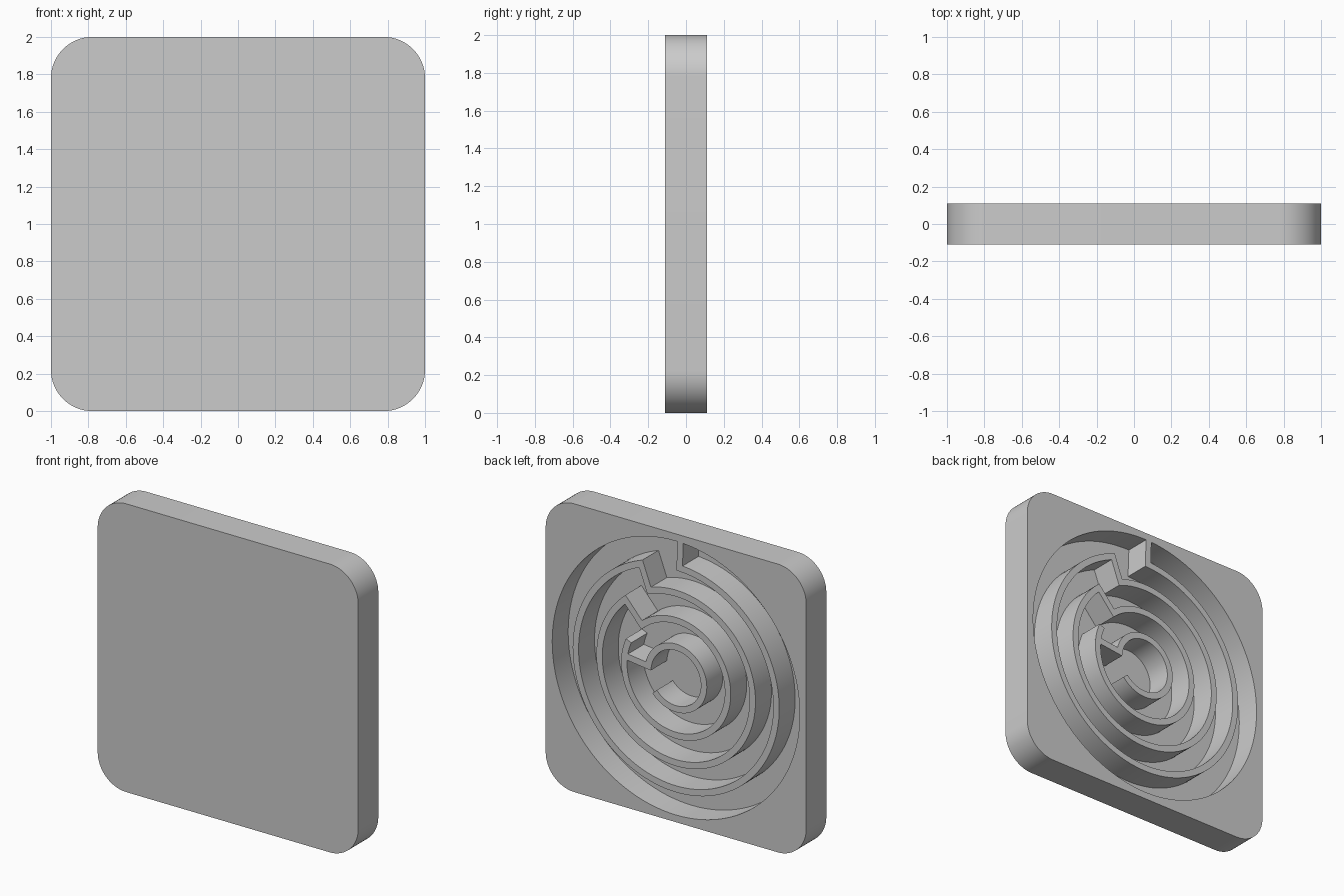
import bpy, bmesh
from math import sin, cos, radians
from mathutils import Vector

if "Cube" in bpy.data.objects:
    bpy.data.objects.remove(bpy.data.objects["Cube"])

HALF_DEPTH = 0.11
FLOOR = -0.065
WALL = 0.045

grey = bpy.data.materials.new("plain_grey")
grey.use_nodes = True
grey.diffuse_color = (0.6, 0.6, 0.6, 1)
grey.node_tree.nodes["Principled BSDF"].inputs["Base Color"].default_value = grey.diffuse_color


def make_object(name, bm):
    bmesh.ops.recalc_face_normals(bm, faces=bm.faces)
    mesh = bpy.data.meshes.new(name)
    bm.to_mesh(mesh)
    bm.free()
    mesh.materials.append(grey)
    obj = bpy.data.objects.new(name, mesh)
    bpy.context.collection.objects.link(obj)
    return obj


def smooth(obj):
    bpy.ops.object.select_all(action="DESELECT")
    obj.select_set(True)
    bpy.context.view_layer.objects.active = obj
    bpy.ops.object.shade_smooth_by_angle(angle=radians(30))


def prism(name, outline, y0, y1):
    """Extrude an x-z outline from y0 to y1."""
    bm = bmesh.new()
    face = bm.faces.new([bm.verts.new((p.x, y0, p.y)) for p in outline])
    new = bmesh.ops.extrude_face_region(bm, geom=[face])["geom"]
    bmesh.ops.translate(bm, vec=(0, y1 - y0, 0),
                        verts=[v for v in new if isinstance(v, bmesh.types.BMVert)])
    return make_object(name, bm)


def polar(radius, degrees):
    """Point on the panel; angles run clockwise from the top, seen from behind."""
    t = radians(degrees)
    return Vector((-radius * sin(t), 1 + radius * cos(t)))


def arc(radius, start, end):
    steps = max(3, round(abs(end - start) / 3))
    return [polar(radius, start + (end - start) * i / steps) for i in range(steps + 1)]


def wall(name, path):
    """Mitred wall of even thickness along a path, standing on the floor."""
    bm = bmesh.new()
    rows = []
    for i, p in enumerate(path):
        before = (p - path[i - 1]).normalized() if i else None
        after = (path[i + 1] - p).normalized() if i < len(path) - 1 else before
        before = before or after
        n0, n1 = Vector((-before.y, before.x)), Vector((-after.y, after.x))
        mitre = (n0 + n1).normalized()
        offset = mitre * (WALL / 2 / mitre.dot(n0))
        a, b = p + offset, p - offset
        low, high = FLOOR - 0.01, HALF_DEPTH
        rows.append([bm.verts.new((q.x, y, q.y))
                     for q, y in ((a, low), (a, high), (b, high), (b, low))])
    for r, s in zip(rows, rows[1:]):
        for k in range(4):
            m = (k + 1) % 4
            bm.faces.new((r[k], r[m], s[m], s[k]))
    bm.faces.new(rows[0])
    bm.faces.new(rows[-1])
    smooth(make_object(name, bm))


# Rounded square panel
CORNER = 0.22
c = 1 - CORNER
outline = []
for k, (sx, sz) in enumerate(((-1, 1), (-1, -1), (1, -1), (1, 1))):
    centre = Vector((sx * c, sz * c))
    start = (0, 90, 180, 270)[k]
    # the first corner lies between the top and the -x side, then downwards
    outline += [centre + polar(CORNER, start + 90 * i / 16) for i in range(17)]
panel = prism("panel", outline, -HALF_DEPTH, HALF_DEPTH)

# Round recess cut into the back
cutter = prism("recess_cutter", arc(0.95, 0, 360)[:-1], FLOOR, HALF_DEPTH + 0.1)
cutter.hide_render = True
cut = panel.modifiers.new("recess", "BOOLEAN")
cut.operation = "DIFFERENCE"
cut.solver = "EXACT"
cut.object = cutter
bpy.context.view_layer.objects.active = panel
bpy.ops.object.modifier_apply(modifier=cut.name)
bpy.data.objects.remove(cutter)
smooth(panel)

# Stepped spiral: each ring ends in a radial step into the next one
rings = ((0.77, 2, 339.5), (0.588, -20.5, 318.5), (0.398, -41.5, 277), (0.214, -83, 230))
path = [polar(0.952, 2)]
for radius, start, end in rings:
    path += arc(radius, start, end)
wall("spiral_wall", path)

# Short spur past the last step
wall("spiral_spur", arc(0.398, -84, -66))
